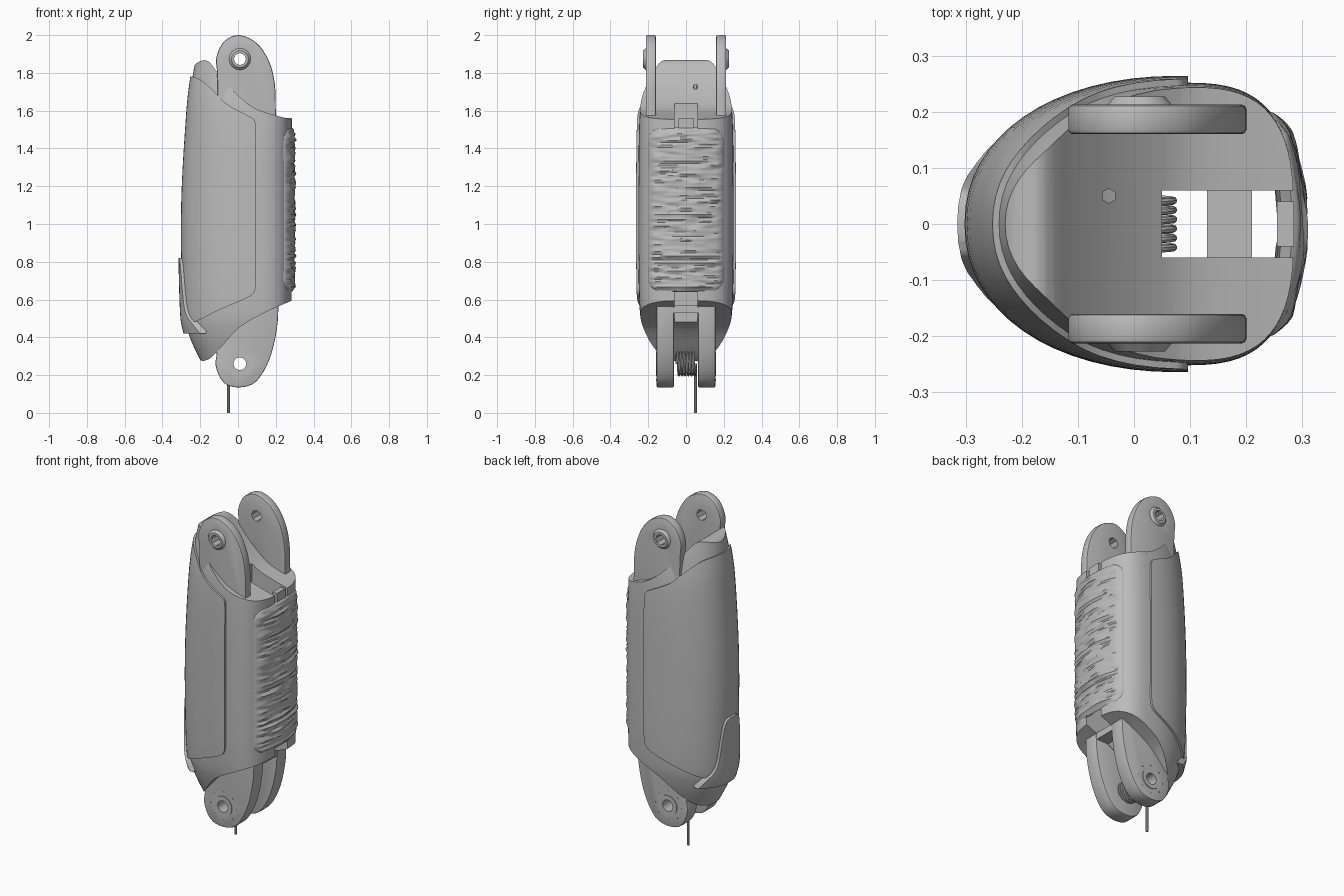
import bpy, bmesh, math
from mathutils import Vector, noise

cube = bpy.data.objects.get("Cube")
if cube:
    bpy.data.objects.remove(cube, do_unlink=True)

grey = bpy.data.materials.new("plain grey")
grey.use_nodes = True
grey.diffuse_color = (0.5, 0.5, 0.5, 1)
grey.node_tree.nodes["Principled BSDF"].inputs["Base Color"].default_value = (0.5, 0.5, 0.5, 1)


def finish(name, bm):
    bmesh.ops.recalc_face_normals(bm, faces=bm.faces)
    mesh = bpy.data.meshes.new(name)
    bm.to_mesh(mesh)
    bm.free()
    mesh.materials.append(grey)
    obj = bpy.data.objects.new(name, mesh)
    bpy.context.collection.objects.link(obj)
    return obj


def activate(obj):
    bpy.ops.object.select_all(action='DESELECT')
    obj.select_set(True)
    bpy.context.view_layer.objects.active = obj


def apply(obj, kind, **settings):
    activate(obj)
    mod = obj.modifiers.new("mod", kind)
    for key, value in settings.items():
        setattr(mod, key, value)
    bpy.ops.object.modifier_apply(modifier=mod.name)


def combine(obj, other, operation):
    apply(obj, 'BOOLEAN', operation=operation, object=other, solver='EXACT')
    bpy.data.objects.remove(other, do_unlink=True)


def smooth(pts, n=4):
    """Catmull-Rom curve through the points."""
    p = [Vector(q) for q in pts]
    p = [p[0] * 2 - p[1]] + p + [p[-1] * 2 - p[-2]]
    out = []
    for a, b, c, d in zip(p, p[1:], p[2:], p[3:]):
        for i in range(n):
            t = i / n
            out.append(0.5 * (2 * b + (c - a) * t + (2 * a - 5 * b + 4 * c - d) * t * t
                              + (3 * b - a - 3 * c + d) * t ** 3))
    return out + [p[-2]]


def prism(name, pts, lo, hi, axis='y'):
    """Extrude a side outline along y, or an end outline along x."""
    bm = bmesh.new()
    place = (lambda p, d: (p[0], d, p[1])) if axis == 'y' else (lambda p, d: (d, p[0], p[1]))
    face = bm.faces.new([bm.verts.new(place(p, lo)) for p in pts])
    shift = (0, hi - lo, 0) if axis == 'y' else (hi - lo, 0, 0)
    new = bmesh.ops.extrude_face_region(bm, geom=[face])
    bmesh.ops.translate(bm, vec=shift, verts=[v for v in new['geom'] if isinstance(v, bmesh.types.BMVert)])
    if face.is_valid and len(face.link_loops if hasattr(face, "link_loops") else face.loops) and \
            all(len(e.link_faces) > 2 for e in face.edges):
        bm.faces.remove(face)
    return finish(name, bm)


def box(name, x, y, z):
    return prism(name, [(x[0], z[0]), (x[1], z[0]), (x[1], z[1]), (x[0], z[1])], *y)


def rod(name, centre, r1, r2, depth, sides, along_y=True):
    bm = bmesh.new()
    bmesh.ops.create_cone(bm, cap_ends=True, segments=sides, radius1=r1, radius2=r2, depth=depth)
    if along_y:
        for v in bm.verts:
            v.co = Vector((v.co.x, v.co.z, v.co.y))
    bmesh.ops.translate(bm, vec=centre, verts=bm.verts)
    return finish(name, bm)


# Height, reach towards the back of the shell, half width
RINGS = smooth([(0.24, 0.18, 0.155), (0.42, 0.262, 0.222), (0.6, 0.284, 0.248), (1.1, 0.289, 0.252),
                (1.55, 0.265, 0.247), (1.75, 0.245, 0.222), (1.92, 0.215, 0.18)], 5)


def shell(name, grow=0.0, sides=64):
    bm = bmesh.new()
    rows = []
    for z, reach, half in RINGS:
        row = []
        for i in range(sides):
            a = 2 * math.pi * i / sides
            c, s = math.cos(a), math.sin(a)
            n, wide = (3.0, 0.205) if c > 0 else (2.15, 0.08 + reach + grow)
            x = 0.08 + math.copysign(wide * abs(c) ** (2 / n), c)
            y = math.copysign((half + grow) * abs(s) ** (2 / n), s)
            row.append(bm.verts.new((x, y, z)))
        rows.append(row)
    for a, b in zip(rows, rows[1:]):
        for i in range(sides):
            j = (i + 1) % sides
            bm.faces.new((a[i], a[j], b[j], b[i]))
    bm.faces.new(rows[0])
    bm.faces.new(rows[-1])
    return finish(name, bm)


def slot():
    return box("slot_cutter", (0.05, 0.4), (-0.06, 0.06), (0.1, 1.95))


# Main shell with sweeping end cuts
top = smooth([(-0.27, 1.77), (-0.24, 1.83), (-0.2, 1.862), (-0.155, 1.86), (-0.1, 1.79),
              (-0.02, 1.7), (0.085, 1.615), (0.2, 1.575), (0.3, 1.55)])
bottom = smooth([(0.31, 0.605), (0.24, 0.575), (0.14, 0.53), (0.005, 0.45), (-0.11, 0.325),
                 (-0.165, 0.28), (-0.215, 0.292), (-0.28, 0.42)])
body = shell("body_shell")
outline = [(-0.5, 1.7)] + top + [(0.5, 1.55), (0.5, 0.605)] + bottom + [(-0.5, 0.45)]
combine(body, prism("end_cutter", outline, -0.5, 0.5), 'INTERSECT')
combine(body, slot(), 'DIFFERENCE')
combine(body, rod("wire_hole", (-0.045, 0.05, 1.72), 0.013, 0.013, 0.3, 6, False), 'DIFFERENCE')

# Raised side panel wrapped round the back of the shell
panel = shell("wrap_panel", 0.012)
edge = smooth([(-0.26, 1.785), (-0.2, 1.765), (-0.14, 1.715), (-0.06, 1.635), (0.05, 1.575),
               (0.088, 1.55), (0.096, 1.5)])
edge += smooth([(0.096, 0.7), (0.088, 0.645), (0.05, 0.61), (-0.1, 0.545), (-0.22, 0.485), (-0.25, 0.49)])
combine(panel, prism("panel_cutter", [(-0.5, 1.785)] + edge + [(-0.5, 0.52)], -0.5, 0.5), 'INTERSECT')
combine(panel, slot(), 'DIFFERENCE')

# Bulging patch low on the back
patch = shell("lower_patch", 0.026)
side = smooth([(0.03, 0.82), (0.06, 0.8), (0.08, 0.72), (0.105, 0.55), (0.15, 0.47), (0.17, 0.42)])
ends = [(y, z) for y, z in side] + [(-y, z) for y, z in reversed(side)]
combine(patch, prism("patch_cutter", ends, -0.5, -0.17, 'x'), 'INTERSECT')

# Hinge lugs, two at each end
upper = smooth([(-0.1, 1.4), (-0.11, 1.78), (-0.115, 1.88), (-0.075, 1.965), (0.005, 2.0),
                (0.1, 1.957), (0.165, 1.86), (0.195, 1.74), (0.2, 1.59), (0.2, 1.4)])
lower = smooth([(-0.1, 0.8), (-0.11, 0.36), (-0.118, 0.25), (-0.075, 0.16), (0.005, 0.135),
                (0.095, 0.165), (0.165, 0.28), (0.205, 0.44), (0.215, 0.6), (0.215, 0.8)])
for word, s in (("front", -1), ("back", 1)):
    lug = prism("upper_lug_" + word, upper, *sorted((s * 0.16, s * 0.213)))
    apply(lug, 'BEVEL', width=0.008, segments=2, limit_method='ANGLE', angle_limit=1.0)
    boss = rod("boss", (0.01, s * 0.21, 1.873), *((0.045, 0.075) if s < 0 else (0.075, 0.045)), 0.034, 16)
    combine(lug, boss, 'UNION')
    combine(lug, rod("hole", (0.01, s * 0.2, 1.873), 0.032, 0.032, 0.3, 8), 'DIFFERENCE')

    lug = prism("lower_lug_" + word, lower, *sorted((s * 0.064, s * 0.155)))
    apply(lug, 'BEVEL', width=0.006, segments=2, limit_method='ANGLE', angle_limit=1.0)
    combine(lug, rod("boss", (0.01, s * 0.155, 0.26), 0.06, 0.06, 0.008, 24), 'UNION')
    combine(lug, rod("hole", (0.01, s * 0.11, 0.26), 0.034, 0.034, 0.3, 12), 'DIFFERENCE')

    # Rivet dots round the lower hole
    for i in range(8):
        a = math.pi * i / 4
        rod("rivet_dot_" + word, (0.01 + 0.085 * math.cos(a), s * 0.155, 0.26 + 0.085 * math.sin(a)),
            0.005, 0.005, 0.006, 6)

# Wrinkled grip pad with rounded corners
bm = bmesh.new()
rows, cols, mid, tall, wide, r = 120, 26, 1.075, 0.435, 0.2, 0.07
grid = []
for i in range(rows + 1):
    dz = -tall * math.cos(math.pi * i / rows) * 0.3 + tall * (2 * i / rows - 1) * 0.7
    over = max(0, abs(dz) - (tall - r))
    half = wide - r + math.sqrt(max(r * r - over * over, 0))
    row = []
    for j in range(cols + 1):
        u = math.sin(math.pi * (j / cols - 0.5))
        y = half * u
        inset = min(tall - abs(dz), half - abs(y))
        rim = min(1, inset / 0.03)
        crease = noise.noise((y * 9, dz * 55, 3)) * 0.012 * rim
        row.append(bm.verts.new((0.282 + 0.02 * math.sqrt(rim) - 1.0 * y * y + crease, y, mid + dz)))
    grid.append(row)
for a, b in zip(grid, grid[1:]):
    for j in range(cols):
        bm.faces.new((a[j], a[j + 1], b[j + 1], b[j]))
pad = finish("grip_pad", bm)
if pad.data.polygons[len(pad.data.polygons) // 2].normal.x < 0:
    pad.data.flip_normals()
apply(pad, 'SOLIDIFY', thickness=0.04, offset=-1)
box("pad_tongue", (0.255, 0.285), (-0.04, 0.04), (1.45, 1.56))

# Cross bar, spring and wire between the lower lugs
box("cross_bar", (0.13, 0.21), (-0.065, 0.065), (0.53, 0.57))
curve = bpy.data.curves.new("hinge_spring", 'CURVE')
curve.dimensions = '3D'
curve.bevel_depth = 0.007
curve.bevel_resolution = 2
turns, steps = 6, 20
line = curve.splines.new('POLY')
line.points.add(turns * steps)
for i, p in enumerate(line.points):
    a = math.pi + 2 * math.pi * i / steps
    p.co = (0.01 + 0.06 * math.cos(a), 0.05 - 0.1 * i / (turns * steps), 0.26 + 0.06 * math.sin(a), 1)
curve.materials.append(grey)
spring = bpy.data.objects.new("hinge_spring", curve)
bpy.context.collection.objects.link(spring)
activate(spring)
bpy.ops.object.convert(target='MESH')
rod("spring_wire", (-0.05, 0.05, 0.13), 0.007, 0.007, 0.26, 8, False)

# Soft shading with crisp edges
for obj in list(bpy.context.scene.objects):
    if obj.type == 'MESH' and grey.name in obj.data.materials:
        activate(obj)
        bpy.ops.object.shade_smooth_by_angle(angle=math.radians(32))
